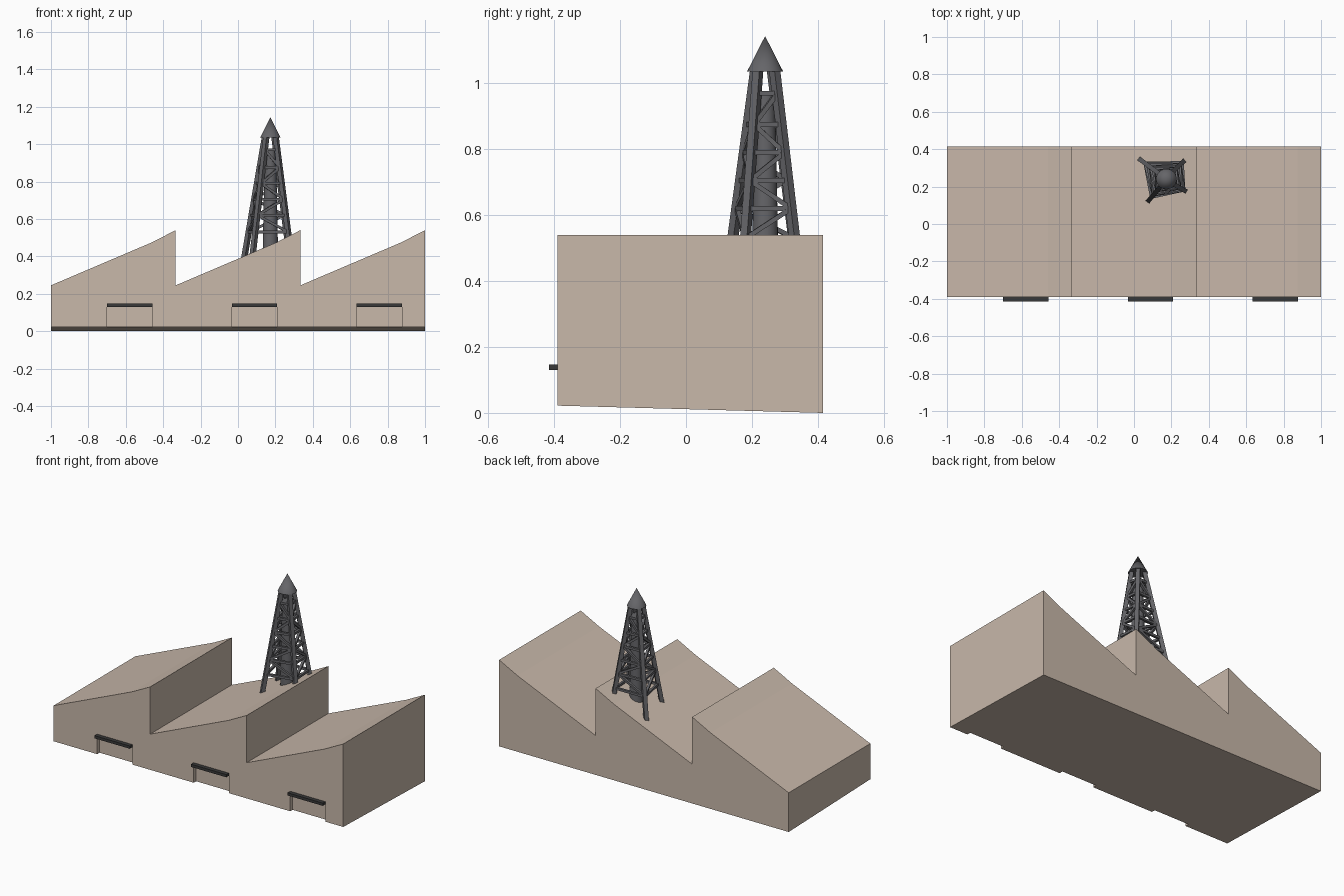
import bpy, bmesh, math
from mathutils import Vector

if "Cube" in bpy.data.objects:
    bpy.data.objects.remove(bpy.data.objects["Cube"])


def material(name, rgb):
    m = bpy.data.materials.new(name)
    m.diffuse_color = (*rgb, 1)
    m.use_nodes = True
    m.node_tree.nodes["Principled BSDF"].inputs["Base Color"].default_value = m.diffuse_color
    return m


TAN = material("tan_wall", (0.58, 0.48, 0.40))
STEEL = material("steel", (0.13, 0.13, 0.14))
DARK = material("dark_canopy", (0.04, 0.04, 0.04))


def finish(name, bm, mat):
    bmesh.ops.recalc_face_normals(bm, faces=bm.faces)
    me = bpy.data.meshes.new(name)
    bm.to_mesh(me)
    bm.free()
    ob = bpy.data.objects.new(name, me)
    bpy.context.collection.objects.link(ob)
    if mat:
        me.materials.append(mat)
    return ob


def add_box(bm, lo, hi):
    lo, hi = Vector(lo), Vector(hi)
    vs = bmesh.ops.create_cube(bm, size=1)["verts"]
    for v in vs:
        v.co = Vector([(lo[i] + hi[i]) / 2 + v.co[i] * (hi[i] - lo[i]) for i in range(3)])


def add_beam(bm, a, b, w):
    d = b - a
    rot = d.to_track_quat('Z', 'Y')
    for v in bmesh.ops.create_cube(bm, size=1)["verts"]:
        v.co = (a + b) / 2 + rot @ Vector((v.co.x * w, v.co.y * w, v.co.z * d.length))


# Factory hall: saw-tooth profile, underside rising slightly to the front
YF, YB, BAY = -0.39, 0.415, 2 / 3
roof = []
for i in range(3):
    x = -1 + i * BAY
    roof += [(x, 0.245), (x + 0.54, 0.475), (x + BAY, 0.54)]
bm = bmesh.new()
front, back = [], []
for loop, y, z0 in ((front, YF, 0.022), (back, YB, 0.0)):
    for x, z in [(-1, z0)] + roof + [(1, z0)]:
        loop.append(bm.verts.new((x, y, z)))
bm.faces.new(front)
bm.faces.new(back)
n = len(front)
for i in range(n):
    j = (i + 1) % n
    bm.faces.new((front[i], front[j], back[j], back[i]))
hall = finish("factory_hall", bm, TAN)

# Shallow door recesses and the canopies above them
door_x = [-0.7 + i * BAY for i in range(3)]
cut, can = bmesh.new(), bmesh.new()
for x in door_x:
    add_box(cut, (x, -0.5, -0.1), (x + 0.243, YF + 0.025, 0.13))
    add_box(can, (x, -0.415, 0.13), (x + 0.243, YF + 0.005, 0.147))
cutter = finish("door_cutter", cut, None)
cutter.hide_render = True
cutter.hide_viewport = True
finish("door_canopies", can, DARK)
mod = hall.modifiers.new("doors", 'BOOLEAN')
mod.operation = 'DIFFERENCE'
mod.solver = 'EXACT'
mod.object = cutter

# Lattice tower: legs run from a small square under the cap to the sloping roof
CX, CY, TOP = 0.173, 0.24, 1.04
feet = [(0.035, 0.343, 0.40), (0.08, 0.127, 0.42), (0.272, 0.178, 0.50), (0.263, 0.333, 0.50)]
legs = []
for i, f in enumerate(feet):
    a = math.radians(143 + 90 * i)
    legs.append((Vector((CX + 0.036 * math.cos(a), CY + 0.036 * math.sin(a), TOP)), Vector(f)))


def leg_at(i, z):
    t, f = legs[i % 4]
    return t.lerp(f, (TOP - z) / (TOP - f.z))


bm = bmesh.new()
for i in range(4):
    add_beam(bm, legs[i][0], leg_at(i, legs[i][1].z - 0.02), 0.024)
finish("tower_legs", bm, STEEL)

bm = bmesh.new()
levels = [0.53, 0.62, 0.705, 0.79, 0.875, 0.97]
for k, z in enumerate(levels):
    for i in range(4):
        add_beam(bm, leg_at(i, z), leg_at(i + 1, z), 0.014)
        if k + 1 < len(levels):
            s = (i + k) % 2
            add_beam(bm, leg_at(i + s, z), leg_at(i + 1 - s, levels[k + 1]), 0.014)
finish("tower_braces", bm, STEEL)


# Round flue inside the tower and conical cap
def cone(name, r1, r2, z1, z2):
    b = bmesh.new()
    bmesh.ops.create_cone(b, cap_ends=True, segments=24, radius1=r1, radius2=r2, depth=z2 - z1)
    bmesh.ops.remove_doubles(b, verts=b.verts, dist=1e-5)
    ob = finish(name, b, STEEL)
    ob.location = (CX, CY, (z1 + z2) / 2)
    bpy.ops.object.select_all(action='DESELECT')
    ob.select_set(True)
    bpy.context.view_layer.objects.active = ob
    bpy.ops.object.shade_smooth_by_angle(angle=math.radians(35))


cone("flue", 0.042, 0.03, 0.38, 0.975)
cone("tower_cap", 0.055, 0, 1.035, 1.143)
